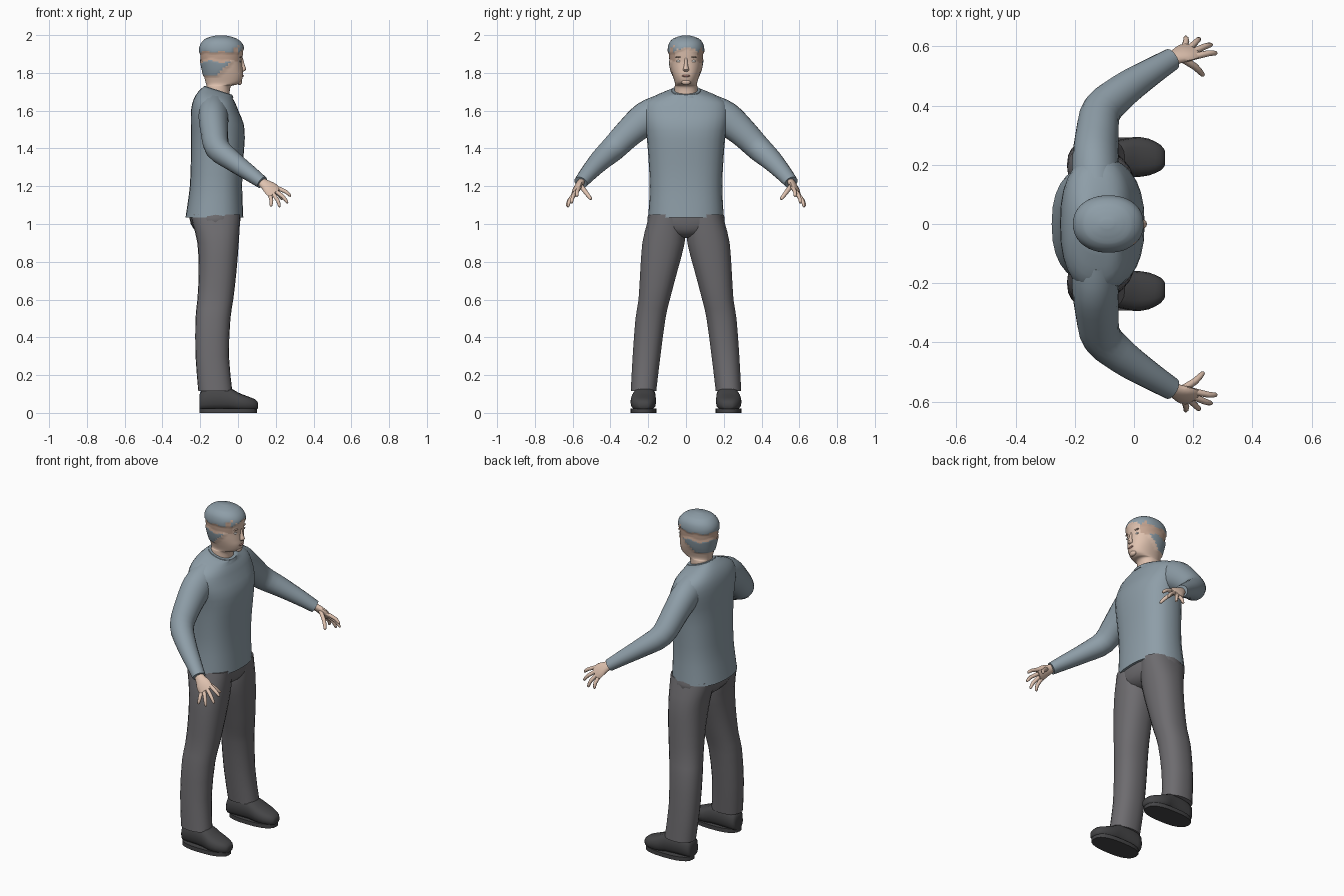
import bpy, math
from mathutils import Vector

if "Cube" in bpy.data.objects:
    bpy.data.objects.remove(bpy.data.objects["Cube"], do_unlink=True)


def material(name, rgb):
    m = bpy.data.materials.new(name)
    m.use_nodes = True
    m.diffuse_color = (*rgb, 1)
    m.node_tree.nodes["Principled BSDF"].inputs["Base Color"].default_value = (*rgb, 1)
    return m


GREY_BLUE = material("grey blue", (0.27, 0.34, 0.39))
TROUSER = material("trouser grey", (0.155, 0.15, 0.16))
SHOE = material("dark shoe", (0.06, 0.06, 0.063))
SKIN = material("skin", (0.74, 0.54, 0.43))
TAN = material("tan skin", (0.56, 0.38, 0.29))
WHITE = material("eye white", (0.75, 0.73, 0.7))
LIP = material("lip", (0.48, 0.25, 0.21))


def smooth_rows(rows, k):
    """Catmull-Rom refinement of a table of cross-sections."""
    out = []
    for i in range(len(rows) - 1):
        a, b, c, d = (rows[max(0, min(len(rows) - 1, i + j))] for j in (-1, 0, 1, 2))
        for s in range(k):
            t = s / k
            out.append([0.5 * (2 * q + (r - p) * t + (2 * p - 5 * q + 4 * r - w) * t * t
                               + (3 * q - p - 3 * r + w) * t ** 3)
                        for p, q, r, w in zip(a, b, c, d)])
    return out + [list(rows[-1])]


def finish(ob, mirror):
    for p in ob.data.polygons:
        p.use_smooth = True
    bpy.ops.object.select_all(action="DESELECT")
    ob.select_set(True)
    bpy.context.view_layer.objects.active = ob
    bpy.ops.object.shade_smooth_by_angle(angle=math.radians(50))
    if mirror:
        m = ob.modifiers.new("mirror", "MIRROR")
        m.use_axis = (False, True, False)
        m.use_clip = False
        m.merge_threshold = 0.0001
    return ob


def loft(name, rings, mats, n=20, power=2.0, mirror=False):
    """Skin a list of (centre, u, v) superellipse rings and cap both ends."""
    verts, faces = [], []
    for c, u, v in rings:
        for i in range(n):
            a = math.tau * i / n
            co, si = math.cos(a), math.sin(a)
            verts.append(c + u * math.copysign(abs(co) ** (2 / power), co)
                         + v * math.copysign(abs(si) ** (2 / power), si))
    for r in range(len(rings) - 1):
        for i in range(n):
            j = (i + 1) % n
            faces.append((r * n + i, r * n + j, r * n + n + j, r * n + n + i))
    faces.append(tuple(reversed(range(n))))
    faces.append(tuple(range(len(verts) - n, len(verts))))
    me = bpy.data.meshes.new(name)
    me.from_pydata(verts, [], faces)
    ob = bpy.data.objects.new(name, me)
    bpy.context.collection.objects.link(ob)
    for m in mats:
        me.materials.append(m)
    return finish(ob, mirror)


def upright(rows, k=2):
    """Rows of z, back x, front x, inner y, outer y, forward drop -> rings."""
    return [(Vector(((b + f) / 2, (i + o) / 2, z)), Vector(((f - b) / 2, 0, -drop)),
             Vector((0, (o - i) / 2, 0))) for z, b, f, i, o, drop in smooth_rows(rows, k)]


def tube(name, rows, mat, side, k=3, n=14, mirror=True):
    """Rows of x, y, z, half width along side, half thickness -> limb."""
    rows = smooth_rows(rows, k)
    pts = [Vector(r[:3]) for r in rows]
    rings = []
    for i, p in enumerate(pts):
        t = (pts[min(i + 1, len(pts) - 1)] - pts[max(i - 1, 0)]).normalized()
        u = Vector(side)
        u = (u - t * u.dot(t)).normalized()
        rings.append((p, u * rows[i][3], t.cross(u) * rows[i][4]))
    return loft(name, rings, [mat], n, mirror=mirror)


# Sweater body: z, back, front, half width, forward drop
body = [(1.035, -.278, .028, .2, 0), (1.1, -.268, .025, .196, 0), (1.2, -.255, .022, .192, 0),
        (1.32, -.25, .026, .197, 0), (1.45, -.248, .036, .207, 0), (1.53, -.25, .03, .222, 0),
        (1.6, -.248, .004, .228, .005), (1.65, -.235, -.014, .208, .01),
        (1.685, -.21, -.03, .145, .016), (1.705, -.18, -.03, .08, .024)]
loft("sweater_body", upright([(z, b, f, -w, w, d) for z, b, f, w, d in body]),
     [GREY_BLUE], 28, 2.4)
loft("sweater_collar", upright([(1.69, -.184, -.024, -.084, .084, .024),
                                (1.708, -.178, -.03, -.076, .076, .024)], 1), [GREY_BLUE], 28, 2.2)

# Sleeves
tube("sleeves", [(-.13, .12, 1.605, .08, .085), (-.13, .21, 1.56, .078, .09),
                 (-.125, .3, 1.485, .072, .078), (-.108, .385, 1.4, .066, .068),
                 (-.03, .455, 1.335, .054, .058), (.06, .515, 1.27, .043, .046),
                 (.128, .557, 1.22, .034, .038)], GREY_BLUE, (1, .5, 0), n=18)

# Hands: palm, four fingers, thumb
ACROSS = (-.05, .035, -.04)
tube("palms", [(.11, .545, 1.233, .024, .02), (.14, .563, 1.212, .03, .019),
               (.172, .577, 1.188, .043, .017), (.197, .587, 1.164, .043, .013)],
     SKIN, ACROSS, n=12)
fingers = {"index_fingers": ((.213, .567, 1.186), (.28, .578, 1.148)),
           "middle_fingers": ((.203, .583, 1.168), (.264, .607, 1.112)),
           "ring_fingers": ((.188, .594, 1.154), (.222, .627, 1.09)),
           "little_fingers": ((.17, .598, 1.145), (.175, .632, 1.094)),
           "thumbs": ((.165, .555, 1.2), (.236, .502, 1.13))}
for name, (a, b) in fingers.items():
    a, b = Vector(a), Vector(b)
    a -= (b - a) * 0.2
    mid = a.lerp(b, .6) + Vector((.004, .004, .005))
    r = .013 if name == "thumbs" else .0115
    tube(name, [(*a, r, r), (*mid, r * .9, r * .9), (*a.lerp(b, .94), r * .65, r * .65),
                (*b, r * .25, r * .25)], SKIN, ACROSS, k=2, n=8)

# Trousers: seat and flared legs
loft("trouser_seat", upright([(.925, -.18, -.06, -.05, .05, 0), (.95, -.215, -.01, -.13, .13, 0),
                              (1.0, -.25, .01, -.205, .205, 0), (1.06, -.26, .015, -.195, .195, 0)]),
     [TROUSER], 24, 2.3)
loft("trouser_legs", upright([(.115, -.21, -.03, .157, .293, 0), (.3, -.225, -.048, .135, .283, 0),
                              (.5, -.225, -.04, .108, .268, 0), (.6, -.215, -.025, .085, .252, 0),
                              (.75, -.208, -.008, .045, .243, 0), (.9, -.215, .004, .006, .232, 0),
                              (1.0, -.24, .01, .005, .208, 0), (1.05, -.25, .012, .01, .195, 0)]),
     [TROUSER], 22, 2.3, mirror=True)

# Shoes: x, low z, high z, centre y, half width
shoe = [(-.205, .025, .075, .215, .03), (-.195, .014, .12, .216, .05), (-.13, .014, .14, .218, .058),
        (-.05, .014, .135, .222, .062), (0, .01, .108, .226, .068), (.05, .01, .088, .226, .062),
        (.09, .014, .072, .224, .043), (.105, .025, .055, .223, .024)]
loft("shoe_uppers", [(Vector((x, y, (lo + hi) / 2)), Vector((0, w, 0)), Vector((0, 0, (hi - lo) / 2)))
                     for x, lo, hi, y, w in smooth_rows(shoe, 2)], [SHOE], 16, 2.6, mirror=True)
sole = [(z, -.204, .1, .157, .293, 0) for z in (0, .024)]
loft("shoe_soles", upright(sole, 1), [SHOE], 24, 2.5, mirror=True)

# Head and neck: z, back, front, half width
skull = [(1.66, -.17, -.045, .062), (1.725, -.166, -.04, .06), (1.737, -.168, -.008, .058),
         (1.752, -.172, .016, .06), (1.785, -.18, .026, .07), (1.82, -.188, .024, .08),
         (1.86, -.196, .022, .087), (1.9, -.2, .026, .091), (1.935, -.2, .027, .091),
         (1.965, -.185, .01, .08), (1.988, -.155, -.025, .053), (1.999, -.11, -.07, .014)]
head = loft("head", upright([(z, b, f, -w, w, 0) for z, b, f, w in skull], 5),
            [SKIN, GREY_BLUE, TAN], 48, 2.15)

# Hair and the bare band around the head, chosen by height and direction
for p in head.data.polygons:
    x, y, z = p.center
    turn = math.atan2(y, x + .085)
    hairline = 1.912 + .006 * math.sin(turn * 7)
    if x > -.03:
        hairline += .025 + .008 * math.cos(turn * 12)
    nape = 1.86 + .006 * math.sin(turn * 5)
    if z > hairline:
        p.material_index = 1
    elif z > nape and x < 0:
        p.material_index = 2
    elif z > 1.785 and x < -.11 + (z - 1.785) * .9:
        p.material_index = 1

# Raise the hair slightly above the scalp
hair = {v for p in head.data.polygons if p.material_index == 1 for v in p.vertices}
for i in hair:
    v = head.data.vertices[i]
    out = Vector((v.co.x + .085, v.co.y, 0))
    if v.co.z < 1.985:
        v.co += out.normalized() * .005


def bead(name, centre, radii, mat, mirror=False):
    c, (rx, ry, rz) = Vector(centre), radii
    rings = []
    for i in range(7):
        a = math.pi * (i / 6 - .5)
        s = max(math.cos(a), .02)
        rings.append((c + Vector((0, 0, rz * math.sin(a))), Vector((rx * s, 0, 0)), Vector((0, ry * s, 0))))
    return loft(name, rings, [mat], 12, mirror=mirror)


# Face
bead("eyes", (.011, .038, 1.862), (.006, .014, .006), WHITE, True)
bead("brows", (.014, .038, 1.884), (.007, .018, .004), TAN, True)
bead("lips", (.024, 0, 1.784), (.007, .022, .006), LIP)
bead("chin", (.008, 0, 1.752), (.014, .026, .016), SKIN)
loft("nose", upright([(1.808, .01, .03, -.012, .012, 0), (1.818, .01, .044, -.016, .016, 0),
                      (1.84, .01, .036, -.01, .01, 0), (1.878, .01, .026, -.007, .007, 0)]), [SKIN], 12)
